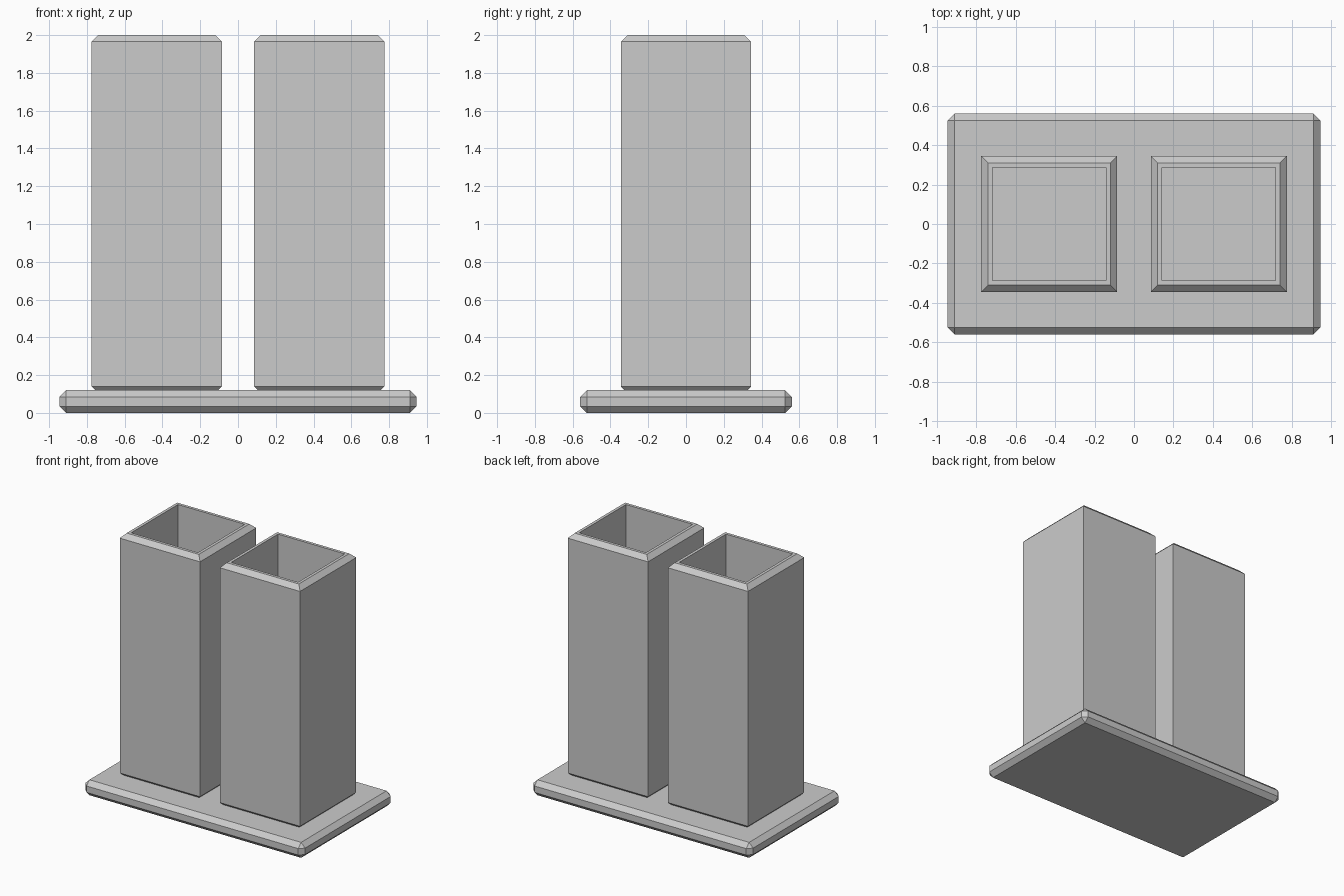
import bpy, bmesh
from mathutils import Matrix

cube = bpy.data.objects.get("Cube")
if cube:
    bpy.data.objects.remove(cube, do_unlink=True)

grey = bpy.data.materials.new("light_grey")
grey.use_nodes = True
grey.diffuse_color = (0.6, 0.6, 0.6, 1)
grey.node_tree.nodes["Principled BSDF"].inputs["Base Color"].default_value = (0.6, 0.6, 0.6, 1)

CHAMFER = 0.035


def add_object(name, bm, x=0):
    bmesh.ops.recalc_face_normals(bm, faces=bm.faces)
    mesh = bpy.data.meshes.new(name)
    bm.to_mesh(mesh)
    bm.free()
    mesh.materials.append(grey)
    obj = bpy.data.objects.new(name, mesh)
    obj.location.x = x
    bpy.context.collection.objects.link(obj)


# Base plate: a slab with every edge chamfered
bm = bmesh.new()
bmesh.ops.create_cube(bm, size=1, matrix=Matrix.Translation((0, 0, 0.06))
                      @ Matrix.Diagonal((1.89, 1.12, 0.12, 1)))
bmesh.ops.bevel(bm, geom=bm.edges[:], offset=CHAMFER, segments=1, affect='EDGES')
add_object("base_plate", bm)


# Square holder: nested square rings from the underside, over the rim, to the inner floor
def holder(name, x):
    half, inner, bottom, top, floor = 0.345, 0.287, 0.105, 2.0, 0.14
    profile = [(half - CHAMFER, bottom), (half, bottom + CHAMFER),
               (half, top - CHAMFER), (half - CHAMFER, top),
               (inner, top), (inner, floor)]
    bm = bmesh.new()
    rings = [[bm.verts.new((sx * r, sy * r, z))
              for sx, sy in ((-1, -1), (1, -1), (1, 1), (-1, 1))]
             for r, z in profile]
    for low, high in zip(rings, rings[1:]):
        for i in range(4):
            j = (i + 1) % 4
            bm.faces.new((low[i], low[j], high[j], high[i]))
    bm.faces.new(rings[0][::-1])
    bm.faces.new(rings[-1])
    add_object(name, bm, x)


holder("left_holder", 0.43)
holder("right_holder", -0.43)
